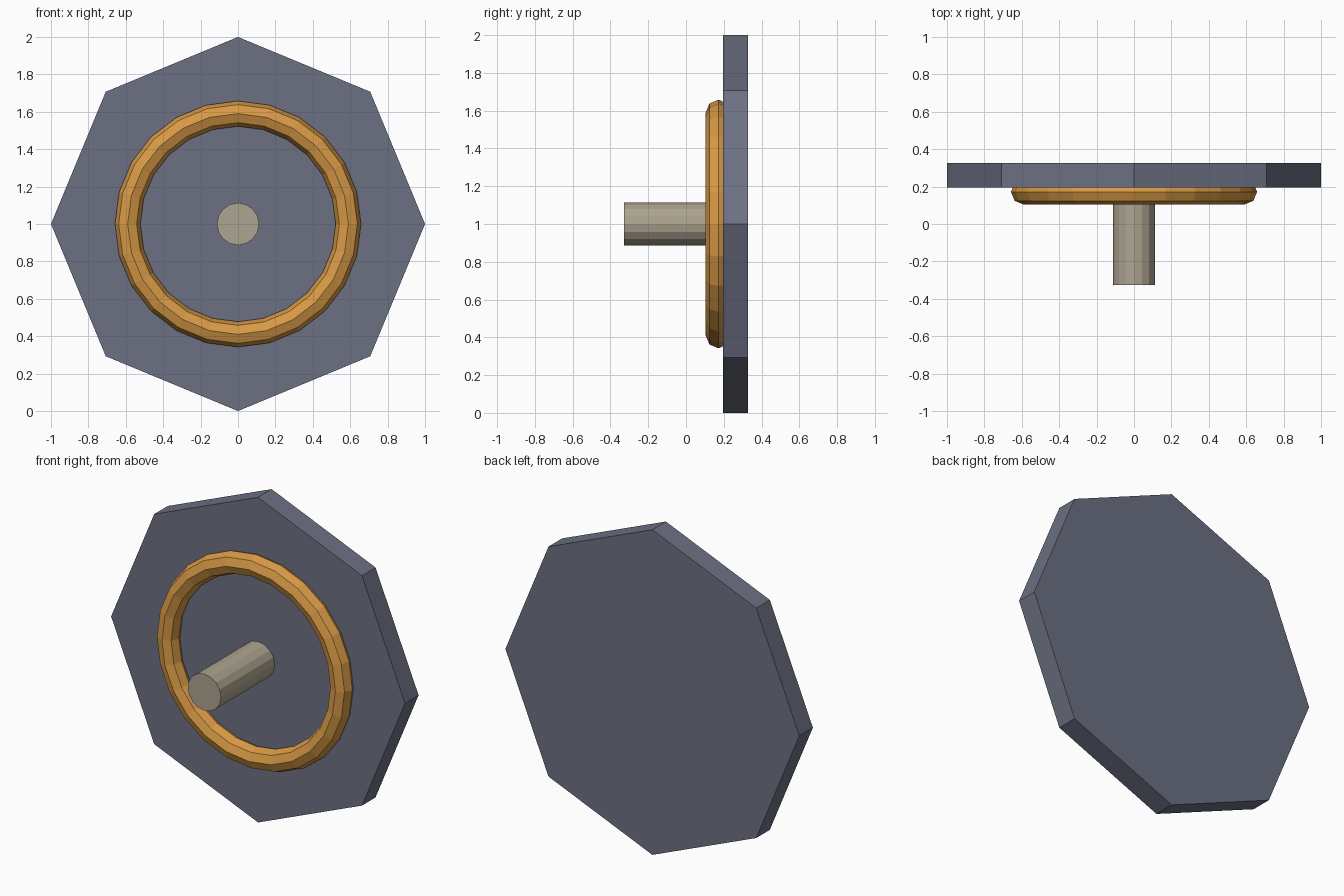
import bpy
from math import pi

if "Cube" in bpy.data.objects:
    bpy.data.objects.remove(bpy.data.objects["Cube"])


def paint(obj, name, color):
    obj.name = name
    mat = bpy.data.materials.new(name + "_paint")
    mat.diffuse_color = (*color, 1)
    mat.use_nodes = True
    mat.node_tree.nodes["Principled BSDF"].inputs["Base Color"].default_value = mat.diffuse_color
    obj.data.materials.append(mat)


def disc(name, sides, radius, y0, y1, color):
    """Prism along the y axis, centred at z = 1."""
    bpy.ops.mesh.primitive_cylinder_add(
        vertices=sides, radius=radius, depth=y1 - y0,
        location=(0, (y0 + y1) / 2, 1), rotation=(pi / 2, 0, 0))
    paint(bpy.context.object, name, color)


# Octagonal back plate
disc("back_plate", 8, 1.0, 0.195, 0.327, (0.15, 0.165, 0.225))

# Central rod, its end sunk slightly into the plate
disc("center_rod", 16, 0.113, -0.327, 0.21, (0.42, 0.37, 0.28))

# Raised ring, half embedded in the plate
bpy.ops.mesh.primitive_torus_add(
    major_segments=24, minor_segments=8, major_radius=0.59, minor_radius=0.068,
    location=(0, 0.172, 1), rotation=(pi / 2, 0, 0))
paint(bpy.context.object, "raised_ring", (0.68, 0.32, 0.06))
